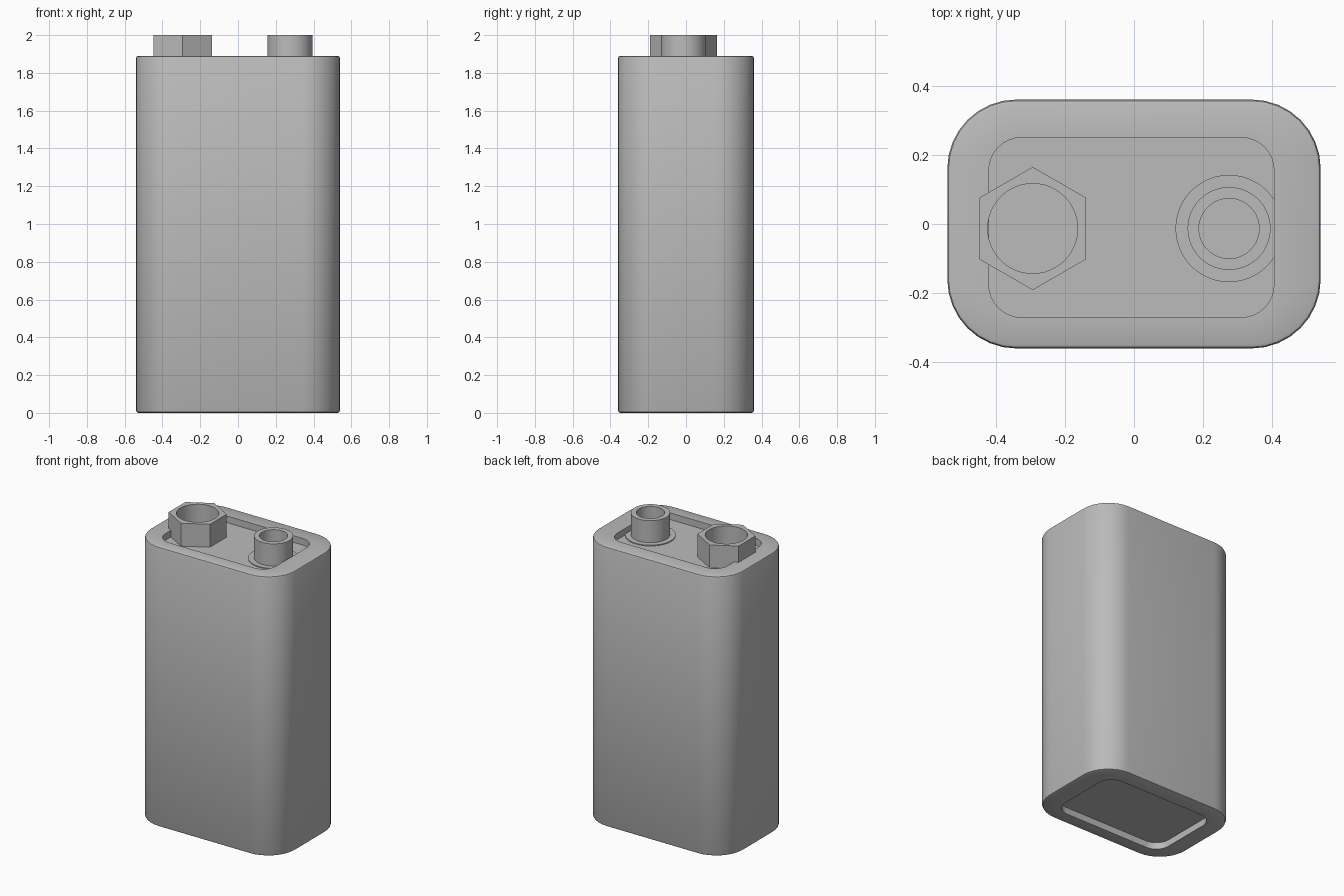
import bpy
import bmesh
from math import cos, sin, pi

cube = bpy.data.objects.get("Cube")
if cube:
    bpy.data.objects.remove(cube, do_unlink=True)

grey = bpy.data.materials.new("plain grey")
grey.use_nodes = True
colour = (0.5, 0.5, 0.5, 1)
grey.diffuse_color = colour
grey.node_tree.nodes["Principled BSDF"].inputs["Base Color"].default_value = colour


def rounded_rect(x0, x1, y0, y1, r, z, steps=8):
    """Closed loop of points, anticlockwise from the right side."""
    corners = [(x1 - r, y1 - r), (x0 + r, y1 - r), (x0 + r, y0 + r), (x1 - r, y0 + r)]
    return [(cx + r * cos((q + i / steps) * pi / 2),
             cy + r * sin((q + i / steps) * pi / 2), z)
            for q, (cx, cy) in enumerate(corners) for i in range(steps + 1)]


def circle(cx, cy, r, z, n=48, sides=0):
    """Circle, or a polygon with a vertex on +y, sampled at n points."""
    pts = []
    for i in range(n):
        a = 2 * pi * i / n
        k = r
        if sides:
            step = 2 * pi / sides
            k = r * cos(step / 2) / cos((a % step) - step / 2)
        pts.append((cx + k * cos(a + pi / 2), cy + k * sin(a + pi / 2), z))
    return pts


def loft(name, loops):
    """Skin successive loops and cap both ends."""
    bm = bmesh.new()
    rings = [[bm.verts.new(p) for p in loop] for loop in loops]
    n = len(rings[0])
    for a, b in zip(rings, rings[1:]):
        for i in range(n):
            j = (i + 1) % n
            bm.faces.new((a[i], a[j], b[j], b[i]))
    bm.faces.new(rings[0][::-1])
    bm.faces.new(rings[-1])
    bmesh.ops.recalc_face_normals(bm, faces=bm.faces[:])
    mesh = bpy.data.meshes.new(name)
    bm.to_mesh(mesh)
    bm.free()
    mesh.materials.append(grey)
    obj = bpy.data.objects.new(name, mesh)
    bpy.context.collection.objects.link(obj)
    bpy.ops.object.select_all(action='DESELECT')
    obj.select_set(True)
    bpy.context.view_layer.objects.active = obj
    bpy.ops.object.shade_smooth_by_angle(angle=pi / 6)
    return obj


TOP, FLOOR, DEPTH, EDGE = 1.89, 1.845, 0.045, 0.012


def shell(inset, z):
    return rounded_rect(-0.54 + inset, 0.54 - inset, -0.36 + inset, 0.36 - inset, 0.2 - inset, z)


def recess(z):
    return rounded_rect(-0.42, 0.405, -0.27, 0.25, 0.095, z)


# Case with softened rims and a shallow recess at each end
loft("battery_case", [
    recess(DEPTH), recess(0), shell(EDGE, 0), shell(EDGE * 0.3, EDGE * 0.3), shell(0, EDGE),
    shell(0, TOP - EDGE), shell(EDGE * 0.3, TOP - EDGE * 0.3), shell(EDGE, TOP),
    recess(TOP), recess(FLOOR)])

# Hexagonal terminal with a round socket
hx, hy = -0.293, -0.013
loft("hexagonal_terminal", [
    circle(hx, hy, 0.178, FLOOR, sides=6), circle(hx, hy, 0.178, 2, sides=6),
    circle(hx, hy, 0.13, 2), circle(hx, hy, 0.13, FLOOR + 0.004)])

# Round terminal with a thin base flange and a socket
rx, ry = 0.275, -0.013
loft("round_terminal", [
    circle(rx, ry, 0.155, FLOOR), circle(rx, ry, 0.155, FLOOR + 0.006),
    circle(rx, ry, 0.12, FLOOR + 0.006), circle(rx, ry, 0.12, 2),
    circle(rx, ry, 0.087, 2), circle(rx, ry, 0.087, FLOOR + 0.004)])
